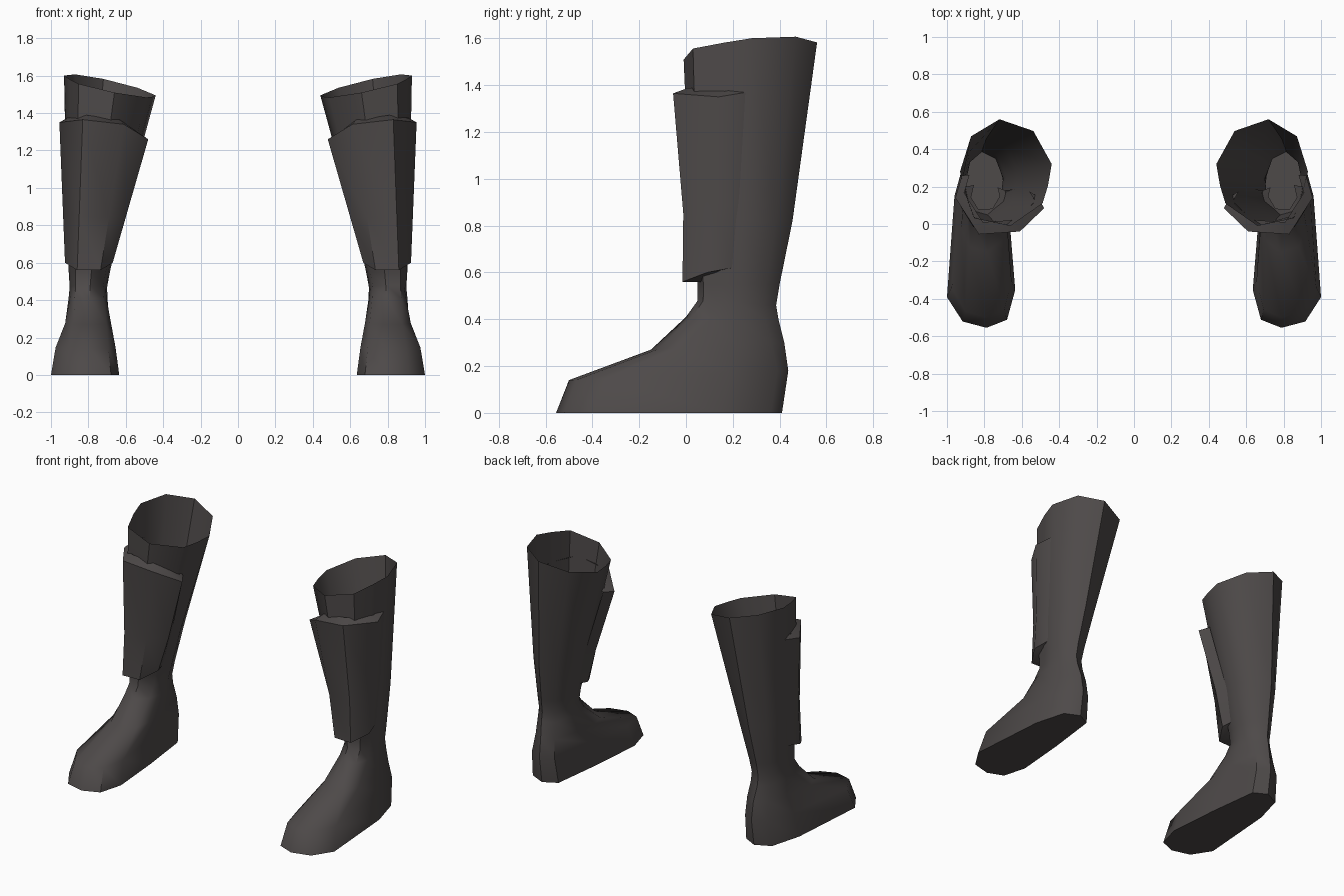
import bpy, bmesh, math
from mathutils import Vector

if "Cube" in bpy.data.objects:
    bpy.data.objects.remove(bpy.data.objects["Cube"])

leather = bpy.data.materials.new("dark_leather")
leather.diffuse_color = (0.075, 0.067, 0.066, 1)
leather.use_nodes = True
leather.node_tree.nodes["Principled BSDF"].inputs["Base Color"].default_value = leather.diffuse_color

# Unit outlines (u: inner to outer side, v: front to back), starting at the back
FOOT = [(.45, 1), (.73, .95), (.89, .73), (1, .17), (.77, .035),
        (.42, 0), (.12, .045), (0, .21), (.08, .58), (.2, .95)]
LEG = [(.57, 1), (.88, .84), (1, .51), (.94, .3), (.84, .07),
       (.45, 0), (.1, .21), (.04, .38), (0, .58), (.2, .89)]


def ring(x0, x1, y0, y1, z, z_back, z_out, blend):
    """Outline fitted to a box, tilted to the back and to the outer side."""
    pts = []
    for f, l in zip(FOOT, LEG):
        u = f[0] + (l[0] - f[0]) * blend
        v = f[1] + (l[1] - f[1]) * blend
        pts.append(Vector((x0 + (x1 - x0) * u, y0 + (y1 - y0) * v,
                           z + z_back * v + z_out * u)))
    return pts


def loft(name, rows, closed, cap, side):
    """Skin the rows of points; side = -1 mirrors the part."""
    bm = bmesh.new()
    vs = [[bm.verts.new((p.x * side, p.y, p.z)) for p in r] for r in rows]
    n = len(rows[0])
    for a, b in zip(vs, vs[1:]):
        for i in range(n if closed else n - 1):
            j = (i + 1) % n
            # rows run clockwise seen from above for the +x part
            quad = [a[i], b[i], b[j], a[j]]
            bm.faces.new(quad if side > 0 else quad[::-1])
    if cap:
        bm.faces.new(vs[0] if side > 0 else vs[0][::-1])
    me = bpy.data.meshes.new(name)
    bm.to_mesh(me)
    bm.free()
    me.materials.append(leather)
    ob = bpy.data.objects.new(name, me)
    bpy.context.collection.objects.link(ob)
    bpy.ops.object.select_all(action='DESELECT')
    ob.select_set(True)
    bpy.context.view_layer.objects.active = ob
    bpy.ops.object.shade_smooth_by_angle(angle=math.radians(50))


# Boot: sole, foot edge, instep, ankle, calf, open rim
boot = [
    ring(.635, 1.0, -.555, .41, 0, 0, 0, 0),
    ring(.655, .975, -.50, .437, .14, .04, 0, 0),
    ring(.675, .93, -.15, .42, .27, .03, 0, .4),
    ring(.695, .91, 0, .395, .41, -.01, 0, .85),
    ring(.70, .90, .05, .385, .48, -.02, 0, 1),
    ring(.685, .905, .05, .40, .55, 0, 0, 1),
    ring(.625, .915, .02, .455, .82, 0, 0, 1),
    ring(.44, .93, -.01, .56, 1.46, .06, .11, 1),
]

# Shin guard: wraps the front of the calf, ends sunk into it
top = [Vector(p) for p in ((.92, .26, 1.37), (.955, .14, 1.35), (.83, -.055, 1.365),
                           (.61, -.04, 1.34), (.48, .085, 1.26), (.52, .15, 1.27))]
low = [Vector(p) for p in ((.90, .20, .62), (.925, .09, .60), (.86, -.015, .56),
                           (.735, -.01, .56), (.67, .10, .60), (.69, .18, .61))]
mid = [a.lerp(b, .36) + Vector((0, .018, 0)) for a, b in zip(low, top)]
top_lip = [p.lerp(Vector((.72, .27, p.z + .12)), .2) for p in top]
low_lip = [p.lerp(Vector((.79, .22, p.z)), .4) for p in low]
guard = [low_lip, low, mid, top, top_lip]

for side, label in ((1, "left"), (-1, "right")):
    loft(label + "_boot", boot, True, True, side)
    loft(label + "_shin_guard", guard, False, False, side)
